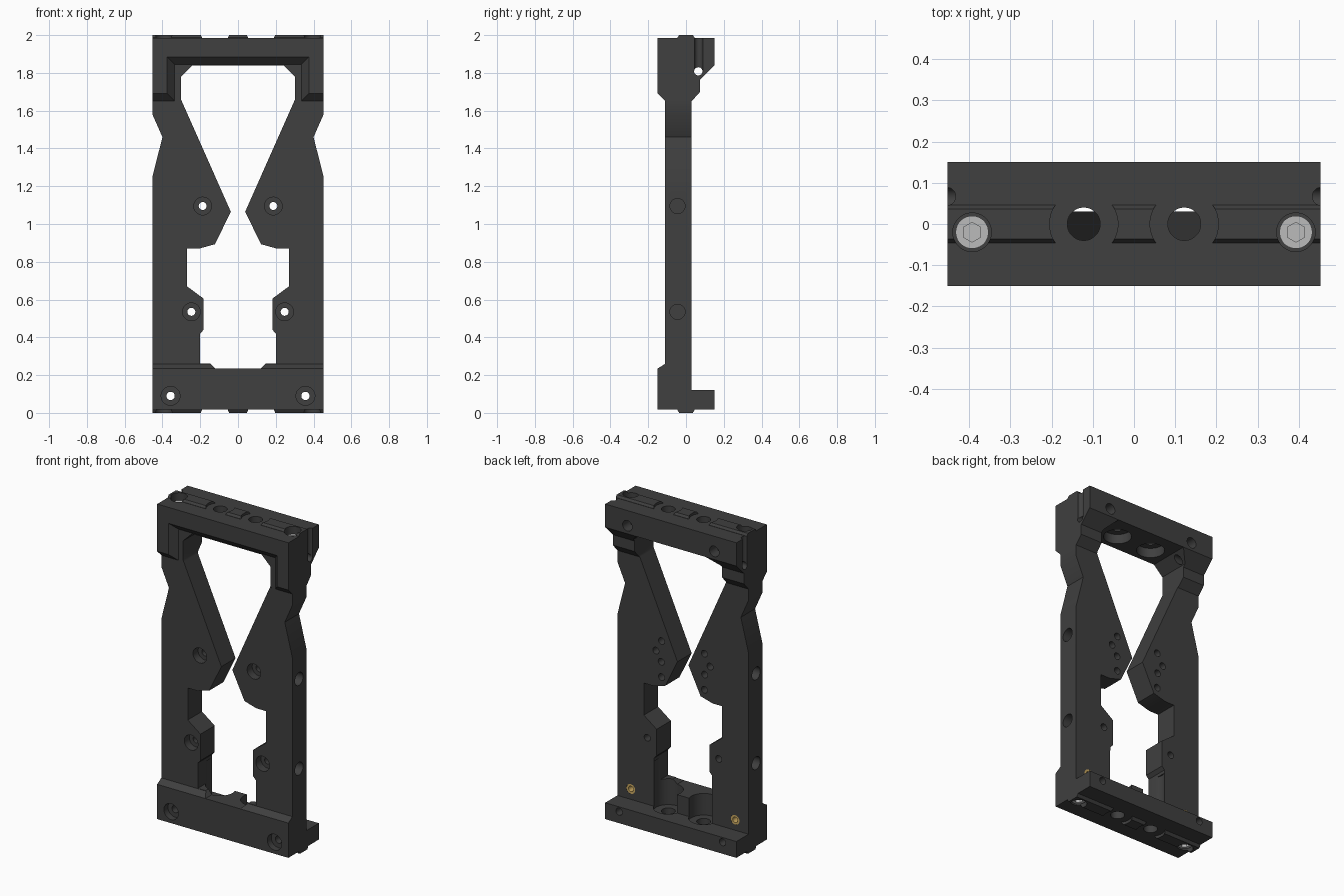
import bpy, bmesh, math
from mathutils import Vector

if "Cube" in bpy.data.objects:
    bpy.data.objects.remove(bpy.data.objects["Cube"])


def material(name, rgb):
    m = bpy.data.materials.new(name)
    m.diffuse_color = (*rgb, 1)
    m.use_nodes = True
    m.node_tree.nodes["Principled BSDF"].inputs["Base Color"].default_value = m.diffuse_color
    return m


DARK = material("dark_metal", (0.05, 0.05, 0.05))
STEEL = material("steel", (0.5, 0.5, 0.5))
BRASS = material("brass", (0.6, 0.4, 0.12))


def place(axis, u, v, w):
    """2D point (u, v) pushed w along the axis."""
    return {"x": (w, u, v), "y": (u, w, v), "z": (u, v, w)}[axis]


def prism(name, axis, pts, a, b, pts2=None, mat=DARK):
    """Profile extruded (or lofted to pts2) from a to b along an axis."""
    bm = bmesh.new()
    lo = [bm.verts.new(place(axis, u, v, a)) for u, v in pts]
    hi = [bm.verts.new(place(axis, u, v, b)) for u, v in (pts2 or pts)]
    n = len(pts)
    bm.faces.new(lo)
    bm.faces.new(hi)
    for i in range(n):
        j = (i + 1) % n
        bm.faces.new((lo[i], lo[j], hi[j], hi[i]))
    bmesh.ops.recalc_face_normals(bm, faces=bm.faces)
    me = bpy.data.meshes.new(name)
    bm.to_mesh(me)
    bm.free()
    ob = bpy.data.objects.new(name, me)
    bpy.context.collection.objects.link(ob)
    me.materials.append(mat)
    return ob


def rod(axis, u, v, r, a, b, n=32, name="cutter", mat=DARK, r2=None):
    ring = lambda q: [(u + q * math.cos(2 * math.pi * (i + .5) / n),
                       v + q * math.sin(2 * math.pi * (i + .5) / n)) for i in range(n)]
    return prism(name, axis, ring(r), a, b, ring(r2 or r), mat)


def boolean(ob, tool, op="DIFFERENCE"):
    mod = ob.modifiers.new("bool", "BOOLEAN")
    mod.operation, mod.solver, mod.object = op, "EXACT", tool
    bpy.context.view_layer.objects.active = ob
    bpy.ops.object.modifier_apply(modifier=mod.name)
    bpy.data.objects.remove(tool)


def smooth(ob):
    bpy.ops.object.select_all(action="DESELECT")
    ob.select_set(True)
    bpy.context.view_layer.objects.active = ob
    bpy.ops.object.shade_smooth_by_angle(angle=math.radians(25))


# Frame: side profile swept across the width
side = [(-.15, .018), (.15, .018), (.15, .12), (.03, .12), (.03, 1.65), (.075, 1.70),
        (.075, 1.765), (.15, 1.84), (.15, 1.985), (-.15, 1.985), (-.15, 1.69),
        (-.11, 1.65), (-.11, .26), (-.15, .235)]
frame = prism("frame", "x", side, -.453, .453)

# Opening with two pointed arms, cut front to back
half = [(.12, .235), (.147, .262), (.2, .262), (.2, .42), (.182, .44), (.182, .605),
        (.27, .67), (.27, .87), (.205, .87), (.122, .893), (.038, 1.065),
        (.302, 1.66), (.302, 1.78), (.24, 1.84)]
boolean(frame, prism("cutter", "y", half + [(-x, z) for x, z in reversed(half)], -.3, .3))

# Chamfered recess in the front of the top bar
arch = lambda w, h: [(-w, 1.6), (w, 1.6), (w, h), (-w, h)]
boolean(frame, prism("cutter", "y", arch(.385, 1.895), -.16, -.1103, arch(.335, 1.845)))

# Waist notches on the outer edges
for s in (-1, 1):
    boolean(frame, prism("cutter", "y", [(s * .453, 1.25), (s * .4, 1.46), (s * .453, 1.58),
                                         (s * .5, 1.58), (s * .5, 1.25)], -.3, .3))

# Locating rails on the top and bottom, scooped around the rod holes
for base, tip in ((1.975, 2.0), (.028, 0)):
    rail = prism("rail", "x", [(-.046, base), (.046, base), (.046, base + (tip - base) * .45),
                               (.036, tip), (-.036, tip)][:2] +
                 [(.046, base + (tip - base) * .45), (.036, tip), (-.036, tip),
                  (-.046, base + (tip - base) * .45)], -.453, .453)
    for s in (-1, 1):
        boolean(rail, rod("z", s * .122, 0, .083, base - .1, base + .1))
    boolean(frame, rail, "UNION")

# Holes, the same on both sides
for s in (-1, 1):
    cuts = [
        # rod holes and their wide pockets
        ("z", s * .122, 0, .04, 1.8, 2.1), ("z", s * .122, 0, .08, 1.75, 1.90),
        ("z", s * .122, 0, .04, -.1, .15), ("z", s * .122, 0, .085, .10, .4),
        # bolt pockets
        ("z", s * .393, -.02, .047, 1.90, 2.1), ("z", s * .393, -.02, .047, -.1, .062),
        # lower corner screw holes
        ("y", s * .357, .09, .022, -.3, .3), ("y", s * .357, .09, .05, -.3, -.11),
        # arm and leg screw holes
        ("y", s * .187, 1.095, .021, -.3, .3), ("y", s * .187, 1.095, .047, -.3, -.06),
        ("y", s * .247, .535, .021, -.3, .3), ("y", s * .247, .535, .047, -.3, -.06),
        # small blind holes in the back of the arms
        ("y", s * .148, 1.165, .021, -.05, .1), ("y", s * .15, 1.035, .021, -.05, .1),
        ("y", s * .148, .94, .021, -.05, .1),
        # back of the top bar, insert seat
        ("y", s * .30, 1.89, .033, .08, .3), ("y", s * .36, .185, .03, -.05, .1),
        # side holes, cross hole and edge groove
        ("x", -.045, 1.095, .04, s * .36, s * .6), ("x", -.045, .535, .04, s * .36, s * .6),
        ("x", .065, 1.808, .022, s * .2, s * .6),
        ("z", s * .455, .067, .022, 1.808, 2.1),
    ]
    for c in cuts:
        boolean(frame, rod(*c))
smooth(frame)

# Socket head bolts and brass inserts
for s, side_name in ((-1, "left"), (1, "right")):
    for end, inner, outer in (("top", 1.90, 1.955), ("bottom", .062, .022)):
        bolt = rod("z", s * .393, -.02, .04, inner, outer, name=f"bolt_{end}_{side_name}", mat=STEEL)
        depth = (outer - inner) * .6
        boolean(bolt, rod("z", s * .393, -.02, .024, outer - depth, outer + depth, n=6, mat=STEEL))
        smooth(bolt)
    insert = rod("y", s * .36, .185, .03, -.05, .029, name=f"insert_{side_name}", mat=BRASS)
    boolean(insert, rod("y", s * .36, .185, .017, -.03, .1, mat=BRASS))
    smooth(insert)
